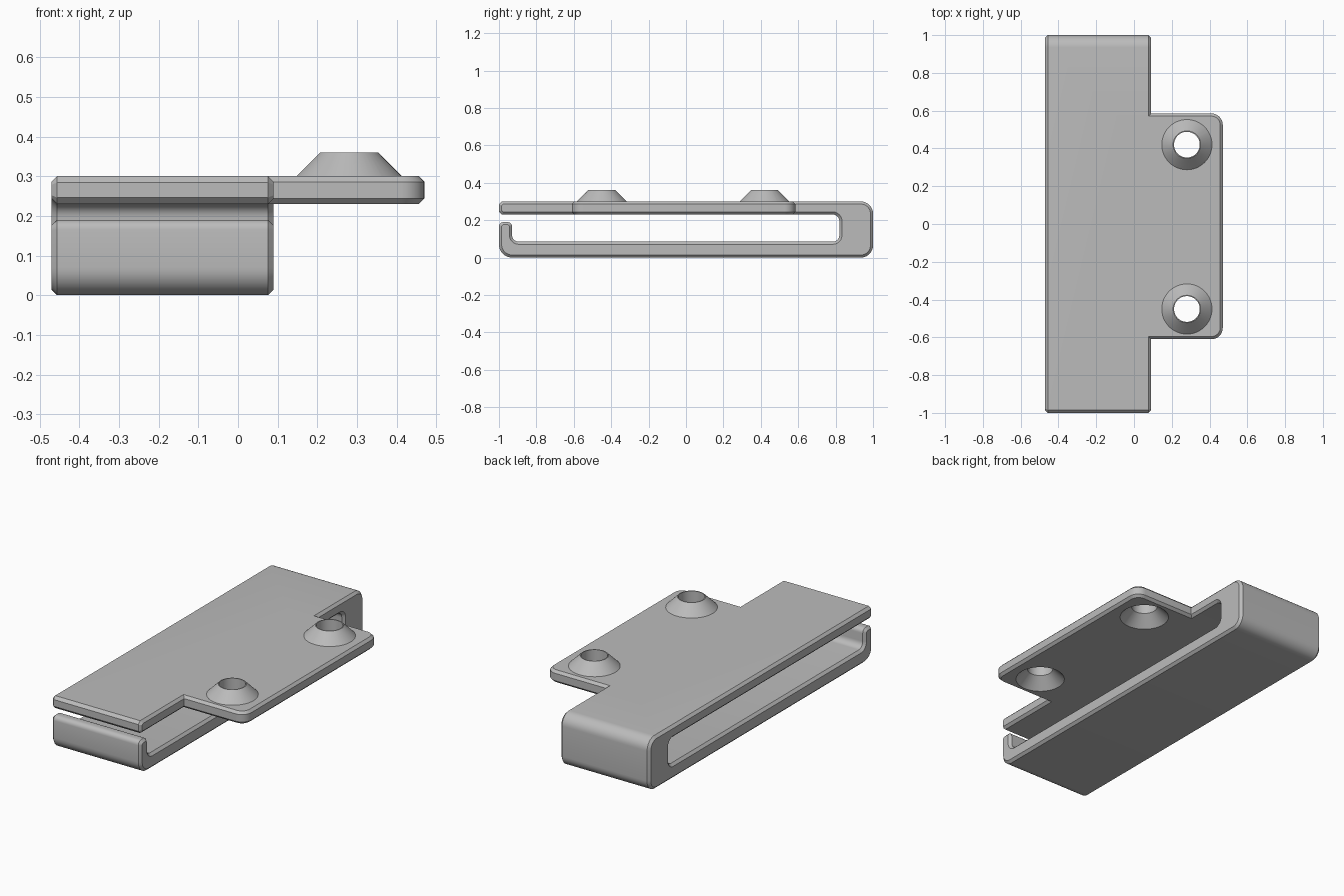
import bpy
import bmesh
import math
from mathutils import Vector

if "Cube" in bpy.data.objects:
    bpy.data.objects.remove(bpy.data.objects["Cube"], do_unlink=True)

grey = bpy.data.materials.new("plain grey")
grey.use_nodes = True
grey.diffuse_color = (0.5, 0.5, 0.5, 1)
grey.node_tree.nodes["Principled BSDF"].inputs["Base Color"].default_value = grey.diffuse_color

CHAMFER = 0.014


def add_object(name, bm):
    bmesh.ops.recalc_face_normals(bm, faces=bm.faces[:])
    mesh = bpy.data.meshes.new(name)
    bm.to_mesh(mesh)
    bm.free()
    mesh.materials.append(grey)
    obj = bpy.data.objects.new(name, mesh)
    bpy.context.collection.objects.link(obj)
    return obj


def rounded(corners):
    """Outline from (u, v, radius, segments) corners, each replaced by a fillet."""
    outline = []
    for i, (u, v, r, segments) in enumerate(corners):
        p = Vector((u, v))
        a = (Vector(corners[i - 1][:2]) - p).normalized()
        b = (Vector(corners[(i + 1) % len(corners)][:2]) - p).normalized()
        if r == 0:
            outline.append(p)
            continue
        # All corners are square, so the fillet centre lies along both sides
        centre = p + (a + b) * r
        for k in range(segments + 1):
            t = math.pi / 2 * k / segments
            outline.append(centre - b * r * math.cos(t) - a * r * math.sin(t))
    return outline


def prism(name, outline, place, low, high):
    """Extrude an outline and chamfer the rims of both ends."""
    bm = bmesh.new()
    ends = [[bm.verts.new(place(p.x, p.y, d)) for p in outline] for d in (low, high)]
    caps = [bm.faces.new(ring) for ring in ends]
    n = len(outline)
    for i in range(n):
        j = (i + 1) % n
        bm.faces.new((ends[0][i], ends[0][j], ends[1][j], ends[1][i]))
    bmesh.ops.recalc_face_normals(bm, faces=bm.faces[:])
    rims = [e for f in caps for e in f.edges]
    bmesh.ops.bevel(bm, geom=rims, offset=CHAMFER, segments=1,
                    affect='EDGES', clamp_overlap=False)
    return add_object(name, bm)


def lathe(name, profile, x, y, steps=48):
    """Solid of revolution about a vertical axis from (radius, z) points."""
    bm = bmesh.new()
    rings = []
    for r, z in profile:
        angles = [2 * math.pi * k / steps for k in range(steps)]
        rings.append([bm.verts.new((x + r * math.cos(t), y + r * math.sin(t), z)) for t in angles])
    for lower, upper in zip(rings, rings[1:]):
        for i in range(steps):
            j = (i + 1) % steps
            bm.faces.new((lower[i], lower[j], upper[j], upper[i]))
    bm.faces.new(rings[0])
    bm.faces.new(rings[-1])
    return add_object(name, bm)


def combine(target, other, operation):
    mod = target.modifiers.new("combine", 'BOOLEAN')
    mod.operation = operation
    mod.solver = 'EXACT'
    mod.object = other
    bpy.context.view_layer.update()
    graph = bpy.context.evaluated_depsgraph_get()
    mesh = bpy.data.meshes.new_from_object(target.evaluated_get(graph))
    target.modifiers.clear()
    target.data = mesh
    bpy.data.objects.remove(other, do_unlink=True)


# Clip body: side profile (y, z) with hooked front lip and closed back
clip_profile = rounded([
    (-1.00, 0.00, 0.07, 8),
    (1.00, 0.00, 0.065, 8),
    (1.00, 0.30, 0.065, 8),
    (-1.00, 0.30, 0.016, 1),
    (-1.00, 0.23, 0.016, 1),
    (0.82, 0.23, 0.035, 6),
    (0.82, 0.085, 0.035, 6),
    (-0.93, 0.085, 0.035, 6),
    (-0.93, 0.19, 0.025, 5),
    (-1.00, 0.19, 0.025, 5),
])
bracket = prism("clip_bracket", clip_profile, lambda u, v, d: (d, u, v), -0.47, 0.09)

# Mounting tab: plan outline (x, y), rooted inside the top plate
tab_outline = rounded([
    (-0.10, -0.61, 0, 1),
    (0.47, -0.61, 0.06, 8),
    (0.47, 0.585, 0.06, 8),
    (-0.10, 0.585, 0, 1),
])
tab = prism("mounting_tab", tab_outline, lambda u, v, d: (u, v, d), 0.23, 0.30)
combine(bracket, tab, 'UNION')

# Raised conical bosses with countersunk through holes
for y in (-0.45, 0.42):
    boss = lathe("screw_boss", [(0.153, 0.28), (0.073, 0.36)], 0.28, y)
    combine(bracket, boss, 'UNION')
    hole = lathe("screw_hole", [(0.14, 0.22), (0.068, 0.292), (0.068, 0.40)], 0.28, y)
    combine(bracket, hole, 'DIFFERENCE')

bpy.ops.object.select_all(action='DESELECT')
bracket.select_set(True)
bpy.context.view_layer.objects.active = bracket
bpy.ops.object.shade_smooth_by_angle(angle=math.radians(30))
